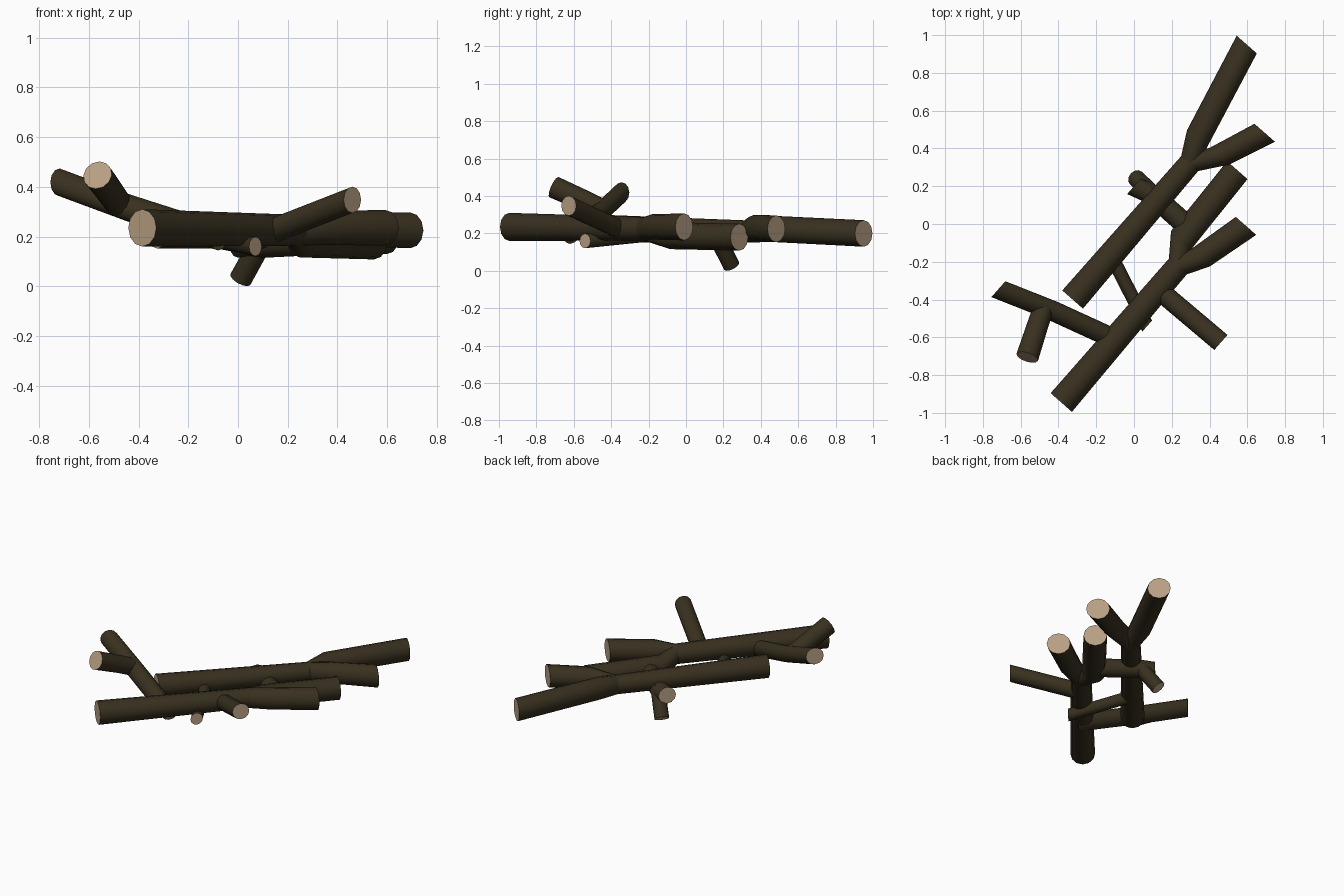
import bpy, bmesh, math
from mathutils import Vector

if "Cube" in bpy.data.objects:
    bpy.data.objects.remove(bpy.data.objects["Cube"])

SIDES = 12
LOG = Vector((0.66, 0.75, 0))       # ring normal of the two long logs
SIDE = Vector((0.75, -0.66, 0))     # ring normal of shoots leaving the logs sideways


def material(name, colour):
    m = bpy.data.materials.new(name)
    m.diffuse_color = (*colour, 1)
    m.use_nodes = True
    m.node_tree.nodes["Principled BSDF"].inputs["Base Color"].default_value = m.diffuse_color
    return m


bark = material("bark", (0.04, 0.03, 0.014))
wood = material("cut_wood", (0.48, 0.35, 0.23))


def limb(name, points, normal=None, start_cap=False):
    """Tube through (x, y, z, radius) points; all rings share one normal."""
    pts = [Vector(p[:3]) for p in points]
    n = (normal or (pts[-1] - pts[0])).normalized()
    if n.dot(pts[-1] - pts[0]) < 0:
        n = -n
    u = n.cross(Vector((0, 0, 1))).normalized()
    v = u.cross(n)
    bm = bmesh.new()
    rings = []
    for c, p in zip(pts, points):
        ring = []
        for i in range(SIDES):
            a = 2 * math.pi * i / SIDES
            ring.append(bm.verts.new(c + p[3] * (u * math.cos(a) + v * math.sin(a))))
        rings.append(ring)
    for lo, hi in zip(rings, rings[1:]):
        for i in range(SIDES):
            j = (i + 1) % SIDES
            bm.faces.new((lo[i], lo[j], hi[j], hi[i])).smooth = True
    caps = [bm.faces.new(rings[-1])]
    if start_cap:
        caps.append(bm.faces.new(rings[0]))
    for f in caps:
        f.material_index = 1
    bmesh.ops.recalc_face_normals(bm, faces=bm.faces)
    # keep the sawn rims sharp
    for f in caps:
        for e in f.edges:
            e.smooth = False
    me = bpy.data.meshes.new(name)
    bm.to_mesh(me)
    bm.free()
    me.materials.append(bark)
    me.materials.append(wood)
    ob = bpy.data.objects.new(name, me)
    bpy.context.collection.objects.link(ob)
    return ob


# Back log and its fork
fork_a = (0.295, 0.32, 0.21, 0.06)
limb("back_log", [(-0.325, -0.40, 0.225, 0.073), fork_a], LOG, True)
limb("back_log_long_fork", [fork_a, (0.333, 0.45, 0.225, 0.070), (0.597, 0.95, 0.20, 0.071)], LOG)
limb("back_log_short_fork", [fork_a, (0.455, 0.36, 0.23, 0.068), (0.692, 0.483, 0.225, 0.072)], LOG)

# Front log and its fork
fork_b = (0.232, -0.225, 0.225, 0.063)
limb("front_log", [(-0.385, -0.945, 0.235, 0.075), fork_b], LOG, True)
limb("front_log_long_fork", [fork_b, (0.25, -0.085, 0.188, 0.072), (0.547, 0.285, 0.18, 0.072)], LOG)
limb("front_log_short_fork", [fork_b, (0.35, -0.18, 0.235, 0.068), (0.593, -0.01, 0.235, 0.072)], LOG)

# Left branch rising from the front log, with its stub
limb("left_branch", [(-0.08, -0.62, 0.20, 0.056), (-0.44, -0.455, 0.315, 0.056),
                     (-0.718, -0.345, 0.418, 0.056)], SIDE)
limb("left_branch_stub", [(-0.48, -0.45, 0.33, 0.055), (-0.505, -0.52, 0.365, 0.056),
                          (-0.565, -0.705, 0.447, 0.060)])

# Right twig on the front log and thin twig on the back log
limb("right_twig", [(0.12, -0.34, 0.215, 0.053), (0.46, -0.627, 0.348, 0.053)], SIDE)
limb("thin_twig", [(-0.13, -0.15, 0.20, 0.039), (0.07, -0.54, 0.16, 0.039)], SIDE)

# Cross branch between the logs, with a stub reaching the ground
limb("cross_branch", [(0.27, 0.0, 0.18, 0.057), (0.09, 0.16, 0.17, 0.056),
                      (0.0, 0.2, 0.17, 0.055)], SIDE)
limb("ground_stub", [(0.10, 0.16, 0.19, 0.045), (0.01, 0.243, 0.028, 0.046)])
